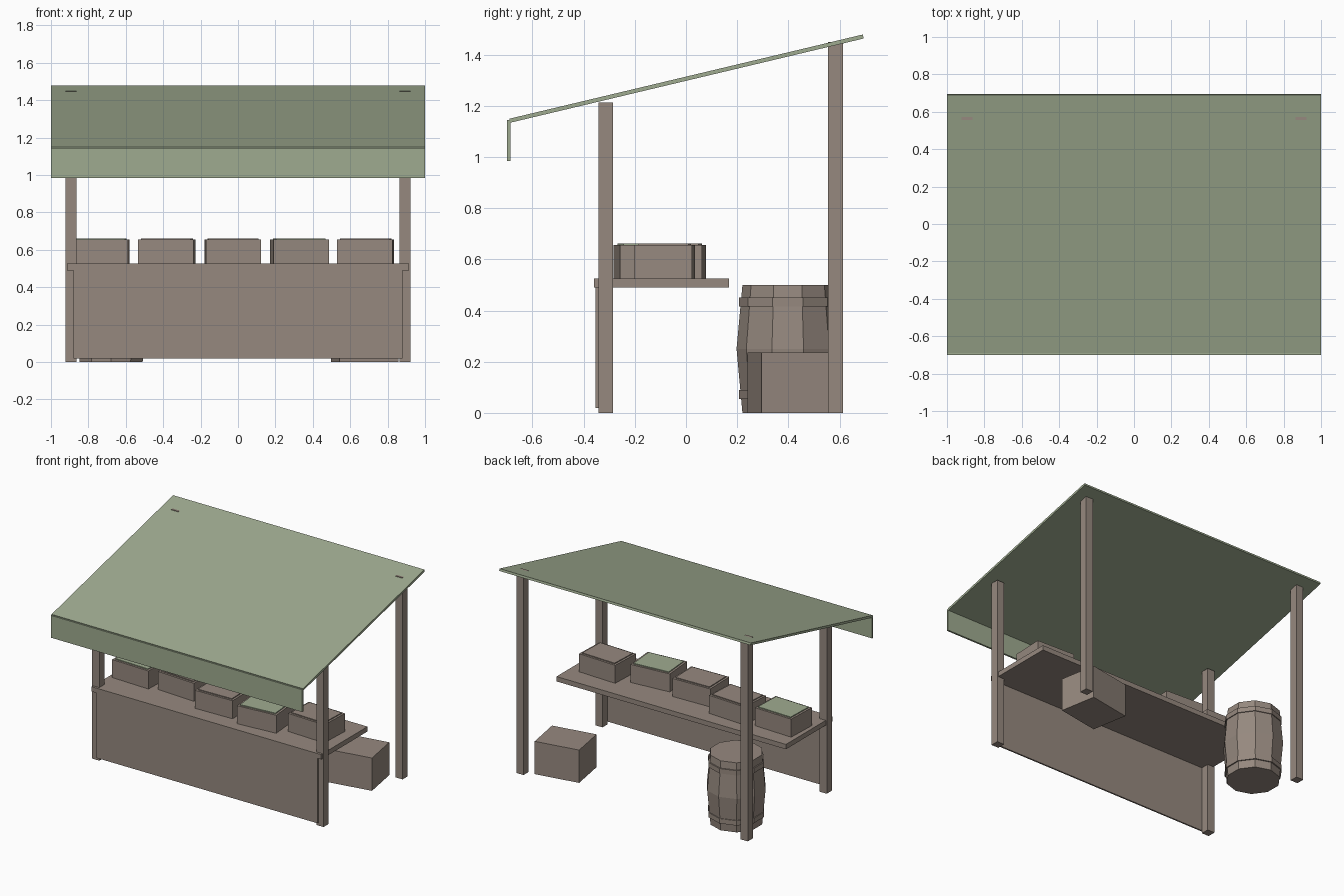
import bpy, bmesh
from math import radians, cos, sin, tau
from mathutils import Matrix

cube = bpy.data.objects.get("Cube")
if cube:
    bpy.data.objects.remove(cube, do_unlink=True)


def material(name, rgb):
    m = bpy.data.materials.new(name)
    m.use_nodes = True
    m.diffuse_color = (*rgb, 1)
    m.node_tree.nodes["Principled BSDF"].inputs["Base Color"].default_value = (*rgb, 1)
    return m


wood = material("weathered wood", (0.305, 0.25, 0.212))
green = material("sage green", (0.347, 0.407, 0.279))


def finish(name, bm, mat):
    mesh = bpy.data.meshes.new(name)
    bmesh.ops.recalc_face_normals(bm, faces=bm.faces)
    bm.to_mesh(mesh)
    bm.free()
    mesh.materials.append(mat)
    obj = bpy.data.objects.new(name, mesh)
    bpy.context.collection.objects.link(obj)
    return obj


def box(name, center, size, mat, turn=0, tilt=0):
    """Box with a turn about z and a tilt about x, in degrees."""
    bm = bmesh.new()
    place = (Matrix.Translation(center) @ Matrix.Rotation(radians(turn), 4, 'Z')
             @ Matrix.Rotation(radians(tilt), 4, 'X') @ Matrix.Diagonal((*size, 1)))
    bmesh.ops.create_cube(bm, size=1, matrix=place)
    return finish(name, bm, mat)


def lathe(name, center, profile, mat, sides=10):
    """Faceted solid of revolution from (radius, height) pairs, capped at the ends."""
    bm = bmesh.new()
    rings = [[bm.verts.new((center[0] + r * cos(tau * (i + 0.5) / sides),
                            center[1] + r * sin(tau * (i + 0.5) / sides), z))
              for i in range(sides)] for r, z in profile]
    for low, high in zip(rings, rings[1:]):
        for i in range(sides):
            j = (i + 1) % sides
            bm.faces.new((low[i], low[j], high[j], high[i]))
    bm.faces.new(rings[0][::-1])
    bm.faces.new(rings[-1])
    return finish(name, bm, mat)


# Sloping canopy and its hanging front strip
box("canopy", (0, 0.002, 1.306), (2, 1.42, 0.016), green, tilt=13.4)
box("canopy_valance", (0, -0.693, 1.065), (2, 0.013, 0.16), green)

# Four posts, the back pair just breaking through the canopy
for side, x in (("right", -0.8925), ("left", 0.8925)):
    for end, y, height in (("front", -0.3135, 1.212), ("back", 0.584, 1.45)):
        box(f"{end}_{side}_post", (x, y, height / 2), (0.057, 0.058, height), wood)

# Counter
box("counter_top", (0, -0.096, 0.508), (1.826, 0.528, 0.035), wood)
box("counter_front", (0, -0.3475, 0.255), (1.76, 0.011, 0.47), wood)

# Produce crates, each slightly turned, with a raised inset top
crates = ((-0.733, -0.06, -2, green), (-0.38, -0.042, -3.2, wood), (-0.027, -0.13, 1.5, wood),
          (0.328, -0.159, 5, green), (0.683, -0.083, -2.3, wood))
for n, (x, y, turn, filling) in enumerate(crates, 1):
    box(f"crate_{n}", (x, y, 0.59), (0.296, 0.224, 0.13), wood, turn)
    box(f"crate_filling_{n}", (x, y, 0.658), (0.266, 0.196, 0.007), filling, turn)

# Storage box on the ground
box("storage_box", (0.678, 0.4, 0.118), (0.32, 0.268, 0.236), wood, 10)

# Barrel with two hoops
spot = (-0.678, 0.3975)
lathe("barrel", spot, ((0.177, 0), (0.2, 0.25), (0.177, 0.5)), wood)
for name, z in (("lower", 0.055), ("upper", 0.415)):
    lathe(f"{name}_barrel_hoop", spot, ((0.191, z), (0.191, z + 0.035)), wood)
